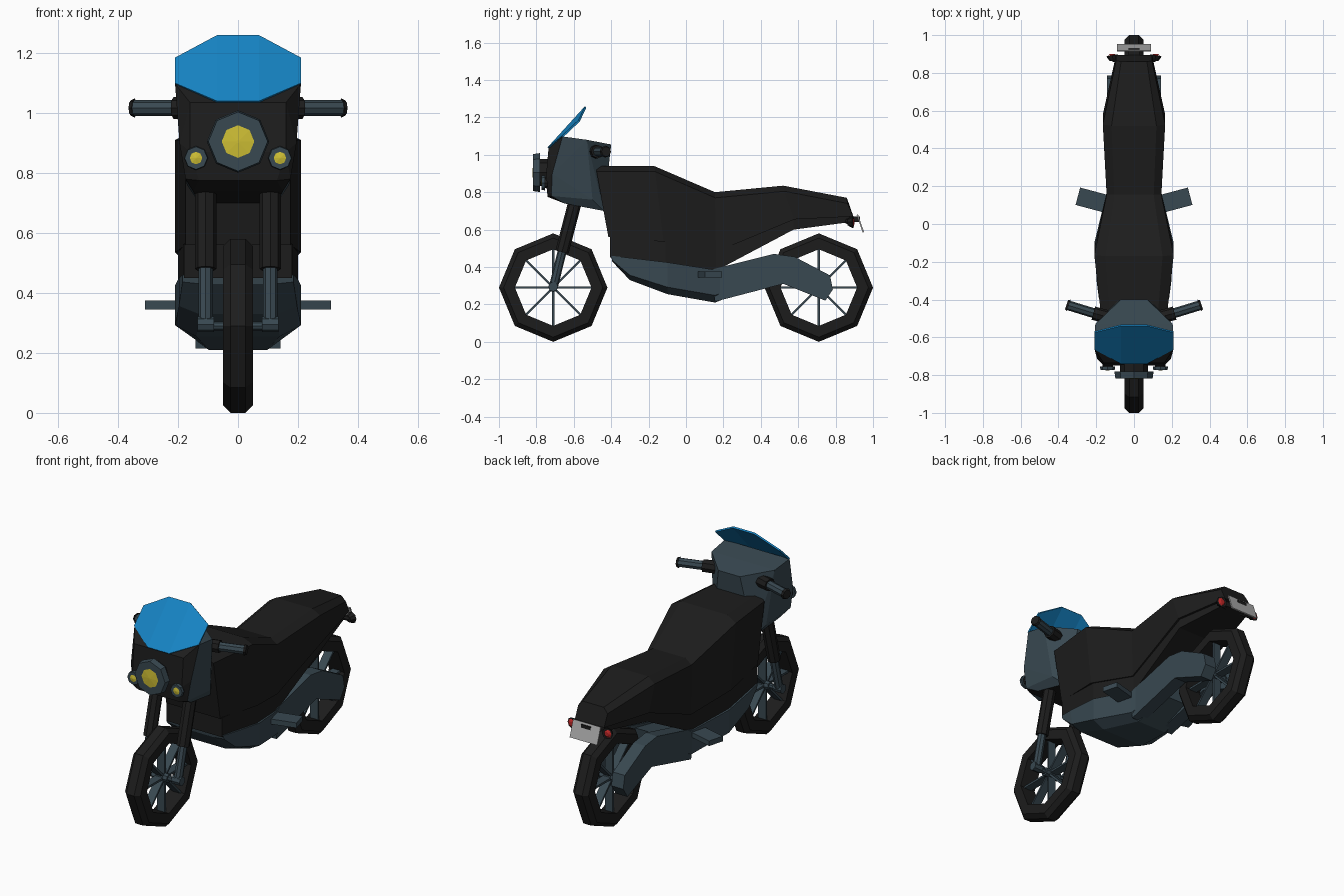
import bpy, bmesh, math
from mathutils import Vector, Matrix

if "Cube" in bpy.data.objects:
    bpy.data.objects.remove(bpy.data.objects["Cube"])


def mat(name, r, g, b):
    m = bpy.data.materials.new(name)
    m.diffuse_color = (r, g, b, 1)
    m.use_nodes = True
    m.node_tree.nodes["Principled BSDF"].inputs["Base Color"].default_value = m.diffuse_color
    return m


BLACK = mat("black", 0.012, 0.012, 0.012)
SLATE = mat("slate", 0.04, 0.065, 0.082)
BLUE = mat("blue", 0.008, 0.23, 0.55)
YELLOW = mat("yellow", 0.62, 0.52, 0.035)
RED = mat("red", 0.5, 0.02, 0.02)
SILVER = mat("silver", 0.4, 0.4, 0.4)


def finish(name, bm, *mats):
    bmesh.ops.recalc_face_normals(bm, faces=bm.faces)
    me = bpy.data.meshes.new(name)
    bm.to_mesh(me)
    bm.free()
    for m in mats:
        me.materials.append(m)
    ob = bpy.data.objects.new(name, me)
    bpy.context.collection.objects.link(ob)
    return ob


def skin(name, rings, m, closed=False):
    """Join equal-length point rings; cap the ends or close the loop."""
    bm = bmesh.new()
    vs = [[bm.verts.new(p) for p in r] for r in rings]
    n = len(vs[0])
    pairs = list(zip(vs, vs[1:] + vs[:1])) if closed else list(zip(vs, vs[1:]))
    for a, b in pairs:
        for i in range(n):
            j = (i + 1) % n
            bm.faces.new((a[i], a[j], b[j], b[i]))
    if not closed:
        bm.faces.new(vs[0])
        bm.faces.new(vs[-1])
    return finish(name, bm, m)


def loft(name, halves, m):
    """Mirror half sections across x = 0 and skin them."""
    return skin(name, [h + [(-x, y, z) for x, y, z in reversed(h)] for h in halves], m)


def rod(name, a, b, r1, r2, m, sides=8, spin=0.0):
    a, b = Vector(a), Vector(b)
    d = b - a
    M = Matrix.Translation((a + b) / 2) @ d.to_track_quat('Z', 'Y').to_matrix().to_4x4()
    bm = bmesh.new()
    bmesh.ops.create_cone(bm, cap_ends=True, segments=sides, radius1=r1, radius2=r2,
                          depth=d.length, matrix=M @ Matrix.Rotation(spin, 4, 'Z'))
    return finish(name, bm, m)


def box(name, size, M, m):
    bm = bmesh.new()
    bmesh.ops.create_cube(bm, size=1, matrix=M @ Matrix.Diagonal((*size, 1)))
    return finish(name, bm, m)


# wheels: octagonal tyres, hubs and blade spokes
TYRE = [(-.05, .205), (-.05, .265), (-.025, .29), (.025, .29), (.05, .265), (.05, .205)]
for label, y in (("front", -.71), ("rear", .71)):
    rings = []
    for k in range(8):
        a = k * math.pi / 4
        rings.append([(x, y + r * math.cos(a), .29 + r * math.sin(a)) for x, r in TYRE])
    skin(label + "_tyre", rings, BLACK, closed=True)
    rod(label + "_hub", (-.05, y, .29), (.05, y, .29), .025, .025, SLATE)
    for k in range(8):
        M = (Matrix.Translation((0, y, .29)) @ Matrix.Rotation(k * math.pi / 4, 4, 'X')
             @ Matrix.Translation((0, .11, 0)))
        box(label + "_spoke", (.05, .2, .012), M, SLATE)
    rod(label + "_axle", (-.12, y, .29), (.12, y, .29), .015, .015, SLATE)

# tank, seat and tail: top y, top z, seam y, seam z, half width
upper = []
for yt, zt, ys, zs, w in ((-.485, .94, -.415, .56, .175), (-.17, .94, -.12, .535, .21),
                          (.155, .80, .16, .48, .145), (.52, .835, .58, .655, .165),
                          (.86, .77, .895, .67, .095)):
    upper.append([(w * .72, yt, zt), (w, yt + (ys - yt) * .1, zt - .03), (w, ys, zs)])
loft("tank_and_seat", upper, BLACK)

# lower side band: y, top z, bottom z, half width
band = []
for y, zt, zb, w in ((-.405, .565, .45, .18), (-.11, .54, .415, .2), (.16, .485, .38, .138),
                     (.575, .66, .60, .153), (.875, .68, .64, .085)):
    band.append([(w, y, zt), (w, y, zb)])
loft("lower_band", band, BLACK)

# engine and belly
engine = []
for yt, yb, zt, zb, w in ((-.40, -.395, .46, .43, .185), (-.31, -.30, .45, .33, .197),
                          (-.1, -.1, .425, .255, .21), (.155, .155, .385, .21, .148),
                          (.38, .36, .43, .29, .10)):
    e = (zt - zb) * .22
    engine.append([(w, yt, zt), (w, yb, zb + e), (w * .66, yb, zb)])
loft("engine", engine, SLATE)

# swingarm plates
ARM = [(.13, .385), (.47, .47), (.58, .455), (.77, .355), (.785, .28), (.745, .22),
       (.52, .31), (.155, .215)]
for s in (-1, 1):
    skin("swingarm", [[(s * x, y, z) for y, z in ARM] for x in (.065, .142)], SLATE)

# front fairing: convex hull with a black face
half = [(.07, -.40, 1.055), (.205, -.53, 1.08), (.21, -.66, 1.098), (.16, -.735, 1.035),
        (.16, -.75, .87), (.195, -.715, .9), (.13, -.74, .775), (.175, -.72, .78),
        (.15, -.65, .74), (.13, -.44, .70), (.17, -.50, .76)]
bm = bmesh.new()
for x, y, z in half:
    bm.verts.new((x, y, z))
    bm.verts.new((-x, y, z))
res = bmesh.ops.convex_hull(bm, input=bm.verts)
loose = [v for v in bm.verts if not v.link_faces]
bmesh.ops.delete(bm, geom=loose, context='VERTS')
bmesh.ops.recalc_face_normals(bm, faces=bm.faces)
for f in bm.faces:
    f.material_index = 1 if f.normal.y < -.45 or f.normal.z < -.6 else 0
finish("front_fairing", bm, SLATE, BLACK)

# windscreen
bm = bmesh.new()
rows = [[bm.verts.new((x, y, z)) for x, y, z in row] for row in (
    [(-.21, -.665, 1.10), (-.07, -.74, 1.04), (.07, -.74, 1.04), (.21, -.665, 1.10)],
    [(-.21, -.575, 1.185), (-.07, -.54, 1.26), (.07, -.54, 1.26), (.21, -.575, 1.185)])]
for i in range(3):
    bm.faces.new((rows[0][i], rows[0][i + 1], rows[1][i + 1], rows[1][i]))
screen = finish("windscreen", bm, BLUE)
sol = screen.modifiers.new("thickness", 'SOLIDIFY')
sol.thickness = .01


# headlight and indicators
def lamp(name, x, z, r, y0, y1, y2):
    rod(name + "_neck", (x, y2, z), (x, y1, z), r * .7, r * .7, BLACK)
    rod(name + "_ring", (x, y1, z), (x, y0, z), r, r * .95, SLATE)
    rod(name + "_lens", (x, y0 + .002, z), (x, y0 - .004, z), r * .76, r * .05, YELLOW)


lamp("headlight", 0, .905, .104, -.817, -.78, -.72)
for s in (-1, 1):
    lamp("indicator", s * .14, .85, .04, -.772, -.755, -.71)

# fork legs, handlebars, foot pegs, tail lights
for s in (-1, 1):
    foot, knee, top = (s * .108, -.71, .29), (s * .108, -.663, .48), (s * .108, -.59, .76)
    rod("fork_lower", foot, knee, .024, .024, SLATE)
    rod("fork_upper", knee, top, .036, .036, BLACK)
    rod("fork_foot", (s * .08, -.71, .295), (s * .135, -.71, .295), .026, .026, SLATE)

    rod("bar_collar", (s * .13, -.495, 1.017), (s * .215, -.472, 1.017), .036, .036, BLACK)
    rod("handlebar", (s * .20, -.476, 1.017), (s * .35, -.43, 1.017), .026, .026, SLATE)
    rod("bar_end", (s * .345, -.431, 1.017), (s * .357, -.427, 1.017), .032, .026, BLACK)

    M = Matrix.Translation((s * .215, .125, .36)) @ Matrix.Rotation(s * .26, 4, 'Z')
    box("foot_peg", (.17, .095, .03), M, SLATE)

    rod("tail_light_stalk", (s * .05, .85, .65), (s * .11, .875, .64), .015, .015, BLACK)
    rod("tail_light_cup", (s * .11, .865, .64), (s * .115, .893, .64), .018, .033, BLACK)
    rod("tail_light", (s * .115, .892, .64), (s * .115, .9, .64), .025, .012, RED)

# number plate and bracket
tilt = Matrix.Rotation(.33, 4, 'X')
box("rear_plate", (.178, .008, .10), Matrix.Translation((0, .932, .633)) @ tilt, SILVER)
box("plate_bracket", (.06, .08, .03), Matrix.Translation((0, .89, .655)), BLACK)
